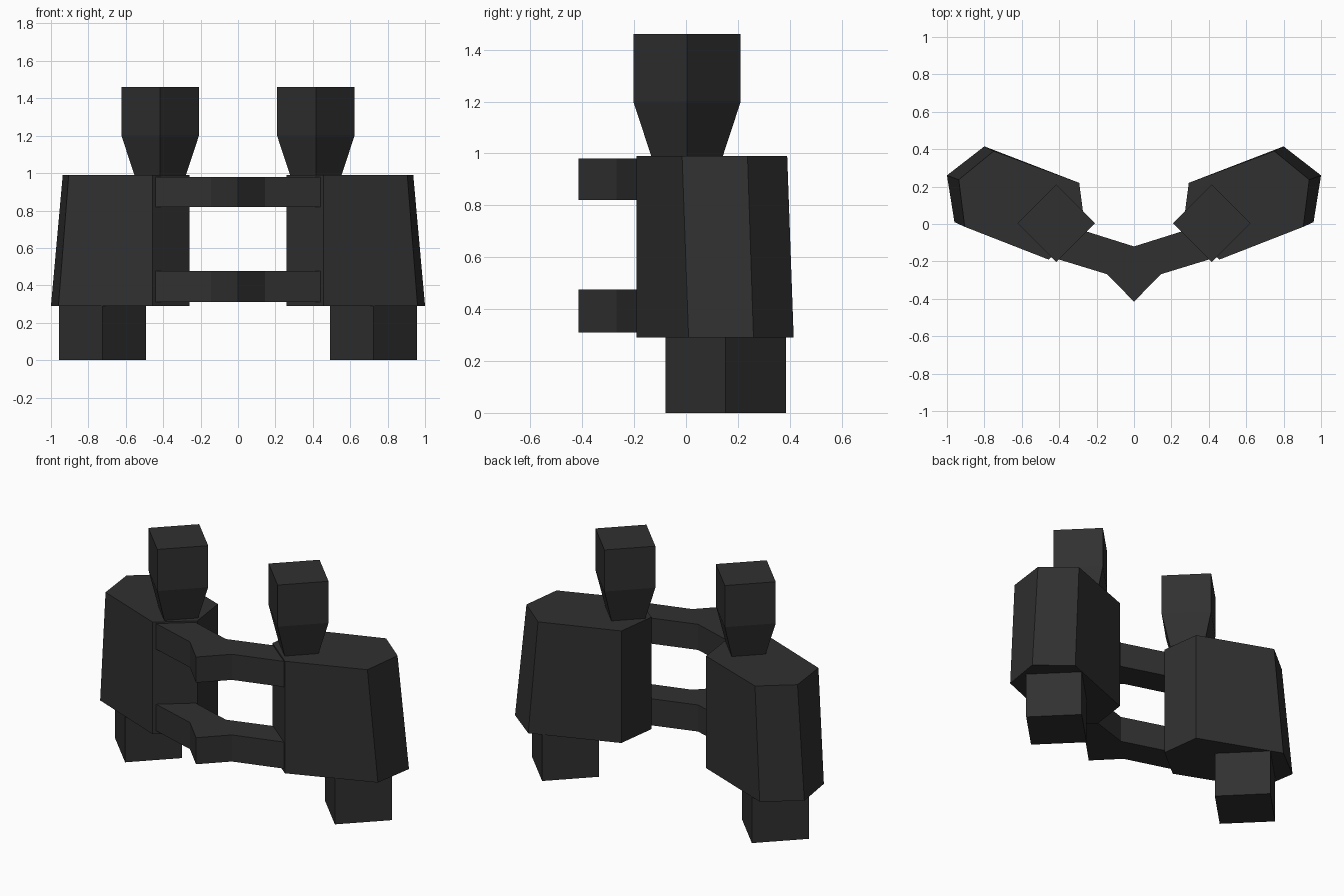
import bpy, bmesh

if "Cube" in bpy.data.objects:
    bpy.data.objects.remove(bpy.data.objects["Cube"])

black = bpy.data.materials.new("charcoal black")
black.diffuse_color = (0.03, 0.03, 0.03, 1)
black.use_nodes = True
black.node_tree.nodes["Principled BSDF"].inputs["Base Color"].default_value = black.diffuse_color


def loft(name, rings):
    """Closed solid through stacked rings, each (z, [(x, y), ...])."""
    bm = bmesh.new()
    loops = [[bm.verts.new((x, y, z)) for x, y in pts] for z, pts in rings]
    for a, b in zip(loops, loops[1:]):
        n = len(a)
        for i in range(n):
            j = (i + 1) % n
            bm.faces.new((a[i], a[j], b[j], b[i]))
    bm.faces.new(loops[0][::-1])
    bm.faces.new(loops[-1])
    bmesh.ops.recalc_face_normals(bm, faces=bm.faces)
    me = bpy.data.meshes.new(name)
    bm.to_mesh(me)
    bm.free()
    me.materials.append(black)
    ob = bpy.data.objects.new(name, me)
    bpy.context.collection.objects.link(ob)
    return ob


def diamond(cx, cy, r):
    return [(cx + r, cy), (cx, cy + r), (cx - r, cy), (cx, cy - r)]


# Six-sided prism housing, outer side tapering inward to the top
body_low = [(0.80, 0.415), (1.0, 0.26), (0.96, 0.01), (0.457, -0.19), (0.26, -0.03), (0.293, 0.22)]
body_top = [(0.75, 0.39), (0.937, 0.237), (0.905, -0.015)] + body_low[3:]

for side, s in (("left", -1), ("right", 1)):
    def flip(pts):
        return [(s * x, y) for x, y in pts]

    loft(side + "_housing", [(0.29, flip(body_low)), (0.99, flip(body_top))])
    # Square objective barrel under the housing
    barrel = flip(diamond(0.725, 0.153, 0.232))
    loft(side + "_objective_barrel", [(0, barrel), (0.29, barrel)])
    # Flared eyepiece on top
    loft(side + "_eyepiece", [(0.99, flip(diamond(0.416, 0.004, 0.138))),
                              (1.2, flip(diamond(0.416, 0.004, 0.207))),
                              (1.46, flip(diamond(0.416, 0.004, 0.207)))])

# Hinge bridges joining the two housings
half = [(0.145, -0.268), (0.443, -0.177), (0.35, -0.01)]
outline = [(0, -0.415)] + half + [(0, -0.12)] + [(-x, y) for x, y in half[::-1]]
for name, z0, z1 in (("lower_bridge", 0.31, 0.476), ("upper_bridge", 0.82, 0.98)):
    loft(name, [(z0, outline), (z1, outline)])
